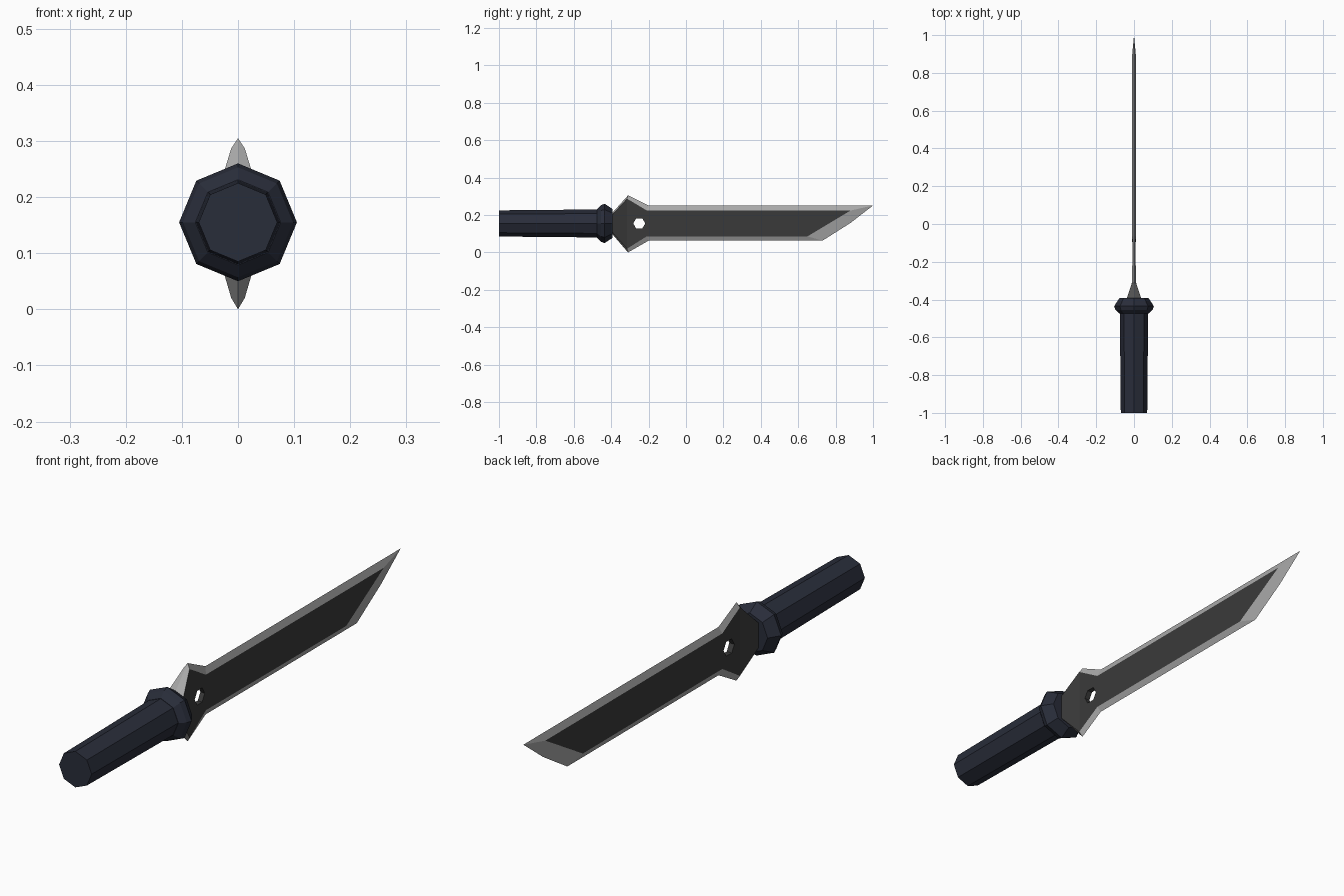
import bpy, bmesh, math

if "Cube" in bpy.data.objects:
    bpy.data.objects.remove(bpy.data.objects["Cube"])

CZ = 0.155  # height of the long axis


def material(name, rgb):
    m = bpy.data.materials.new(name)
    m.diffuse_color = (*rgb, 1)
    m.use_nodes = True
    m.node_tree.nodes["Principled BSDF"].inputs["Base Color"].default_value = m.diffuse_color
    return m


NAVY = material("navy_grip", (0.022, 0.026, 0.042))
DARK = material("dark_steel", (0.042, 0.042, 0.042))
EDGE = material("edge_steel", (0.40, 0.40, 0.40))


def finish(name, bm, mats):
    bmesh.ops.recalc_face_normals(bm, faces=bm.faces)
    me = bpy.data.meshes.new(name)
    bm.to_mesh(me)
    bm.free()
    for m in mats:
        me.materials.append(m)
    ob = bpy.data.objects.new(name, me)
    bpy.context.collection.objects.link(ob)
    return ob


def turned(name, profile, sides=8):
    """Faceted solid around the y axis from (y, radius) pairs."""
    bm = bmesh.new()
    rings = []
    for y, r in profile:
        rings.append([bm.verts.new((r * math.cos(2 * math.pi * i / sides), y,
                                    CZ + r * math.sin(2 * math.pi * i / sides)))
                      for i in range(sides)])
    for a, b in zip(rings, rings[1:]):
        for i in range(sides):
            j = (i + 1) % sides
            bm.faces.new((a[i], a[j], b[j], b[i]))
    bm.faces.new(rings[0])
    bm.faces.new(rings[-1])
    return finish(name, bm, [NAVY])


# Octagonal grip and flared collar
turned("grip", [(-1.0, 0.070), (-0.46, 0.075)])
turned("collar", [(-0.475, 0.076), (-0.455, 0.098), (-0.435, 0.105), (-0.392, 0.077)])

# Blade: sharp outline (y, z) and raised flat (y, z, half thickness)
outer = [(-0.40, 0.205), (-0.31, 0.305), (-0.20, 0.251), (1.0, 0.251), (0.88, 0.158),
         (0.73, 0.063), (-0.20, 0.063), (-0.31, 0.0), (-0.40, 0.105)]
inner = [(-0.40, 0.195, 0.040), (-0.315, 0.287, 0.012), (-0.21, 0.224, 0.009),
         (0.88, 0.224, 0.011), (0.65, 0.086, 0.011), (-0.21, 0.086, 0.009),
         (-0.315, 0.020, 0.012), (-0.40, 0.115, 0.040)]
pairs = [0, 1, 2, 3, None, 4, 5, 6, 7]  # flat corner beside each outline point

bm = bmesh.new()
rim = [bm.verts.new((0, y, z)) for y, z in outer]
sides = []
for s in (-1, 1):
    f = [bm.verts.new((s * x, y, z)) for y, z, x in inner]
    sides.append(f)
    # flats
    for q in ((0, 1, 6, 7), (1, 2, 5, 6), (2, 3, 4, 5)):
        bm.faces.new([f[i] for i in q]).material_index = 0
    # ground edges
    for k in range(8):
        a, b = pairs[k], pairs[k + 1]
        if a is None:
            vs = (rim[k], rim[k + 1], f[4], f[3])
        elif b is None:
            vs = (rim[k], rim[k + 1], f[a])
        else:
            vs = (rim[k], rim[k + 1], f[b], f[a])
        bm.faces.new(vs).material_index = 1
l, r = sides
bm.faces.new((rim[0], l[0], l[7], rim[8], r[7], r[0])).material_index = 0
blade = finish("blade", bm, [DARK, EDGE])

# Hexagonal hole through the blade root
bm = bmesh.new()
ends = [[bm.verts.new((x, -0.25 + 0.032 * math.cos(math.pi * i / 3),
                       CZ + 0.032 * math.sin(math.pi * i / 3))) for i in range(6)]
        for x in (-0.1, 0.1)]
for i in range(6):
    j = (i + 1) % 6
    bm.faces.new((ends[0][i], ends[0][j], ends[1][j], ends[1][i]))
for e in ends:
    bm.faces.new(e)
cutter = finish("hole_cutter", bm, [DARK])
cutter.hide_render = True
cutter.hide_viewport = False
mod = blade.modifiers.new("hole", "BOOLEAN")
mod.operation = "DIFFERENCE"
mod.solver = "EXACT"
mod.object = cutter
bpy.context.view_layer.objects.active = blade
bpy.ops.object.modifier_apply(modifier=mod.name)
bpy.data.objects.remove(cutter)
